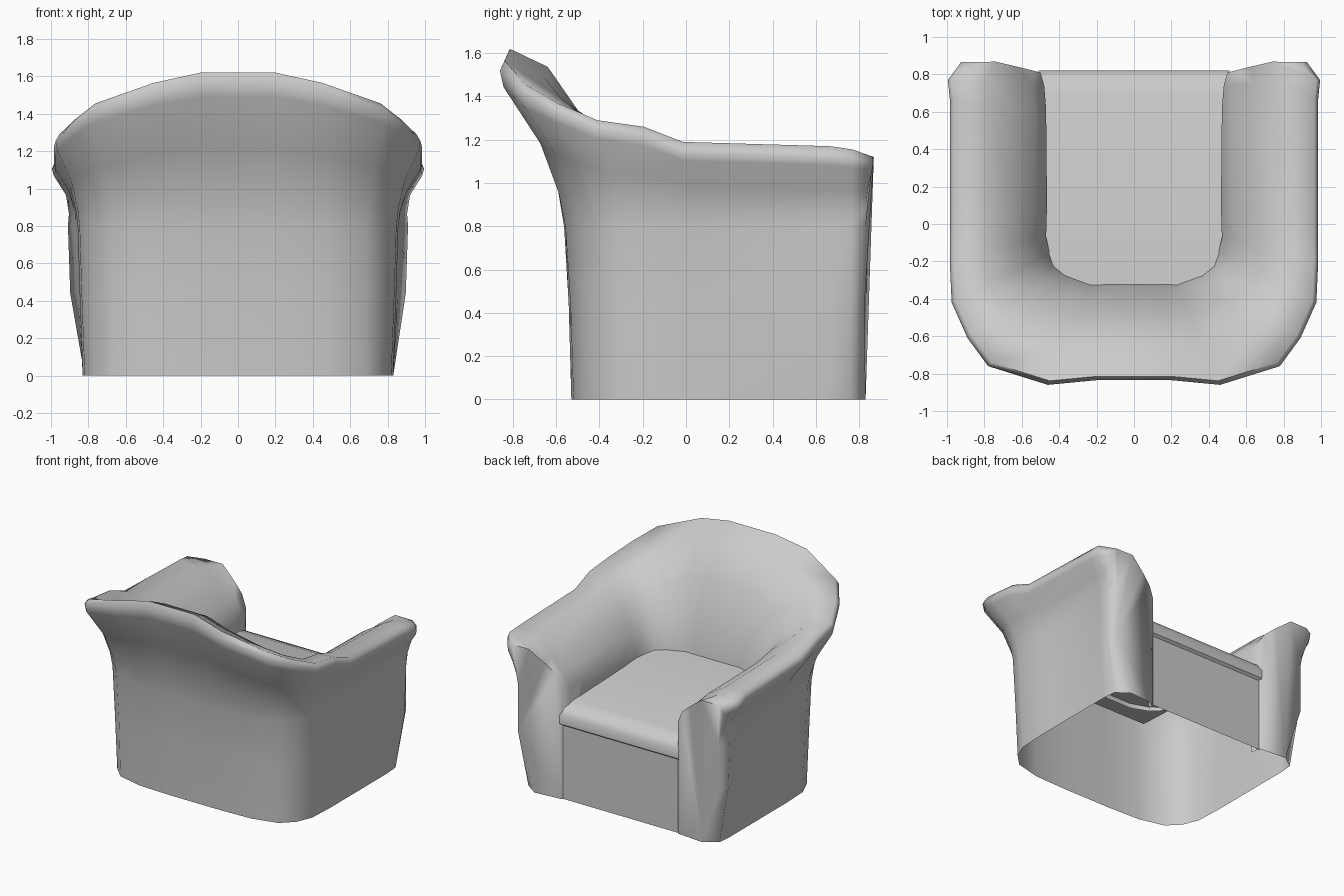
import bpy, bmesh
from mathutils import Vector

if "Cube" in bpy.data.objects:
    bpy.data.objects.remove(bpy.data.objects["Cube"])


def finish(name, bm, angle):
    bmesh.ops.recalc_face_normals(bm, faces=bm.faces)
    mesh = bpy.data.meshes.new(name)
    bm.to_mesh(mesh)
    bm.free()
    ob = bpy.data.objects.new(name, mesh)
    bpy.context.collection.objects.link(ob)
    bpy.ops.object.select_all(action='DESELECT')
    bpy.context.view_layer.objects.active = ob
    ob.select_set(True)
    bpy.ops.object.shade_smooth_by_angle(angle=angle)
    return ob


def loft(bm, rings):
    rows = [[bm.verts.new(p) for p in ring] for ring in rings]
    for a, b in zip(rows, rows[1:]):
        for i in range(len(a) - 1):
            bm.faces.new((a[i], a[i + 1], b[i + 1], b[i]))
    return rows


# Stations from back centre round to arm front: foot xy, rim xy, inner base xy,
# rim height, bottom of inner wall, side bulge, arm fullness
stations = [
    ((.20, -.53), (.20, -.835), (.16, -.32), 1.62, .74, 0, 0),
    ((.48, -.52), (.46, -.86), (.23, -.32), 1.565, .74, 0, 0),
    ((.68, -.47), (.78, -.76), (.36, -.27), 1.455, .74, 0, 0),
    ((.77, -.38), (.89, -.61), (.42, -.22), 1.37, .74, .01, 0),
    ((.82, -.26), (.975, -.42), (.45, -.16), 1.29, .74, .01, .15),
    ((.83, -.05), (.985, -.20), (.47, -.07), 1.26, .74, .01, .4),
    ((.83, .10), (.985, -.02), (.465, .10), 1.19, .74, .01, .8),
    ((.83, .65), (.985, .67), (.47, .62), 1.17, .74, .02, 1),
    ((.82, .76), (.995, .77), (.48, .74), 1.155, 0, .07, 1),
]
# Cross-section: foot->rim outside, rim->inner base inside (along, height, arm change)
OUTSIDE = [(.20, .20, .7), (.45, .50, .3), (.95, .84, 0), (1, .94, 0)]
INSIDE = [(.04, 1, 0), (.38, .91, .05), (.69, .66, .09), (.88, .35, .19), (1, .07, .27)]


def section(foot, rim, inner, top, bottom, bulge, full):
    f, r, n = (Vector(p) for p in (foot, rim, inner))
    side = Vector((bulge, 0))
    pts = [(*f, 0), (*(f.lerp(r, .04) + side), .44), (*(f.lerp(r, .11) + side), .8)]
    pts += [(*(f.lerp(r, t) + side * k), .8 + (top - .8) * (h - .08 * full * t))
            for t, h, k in OUTSIDE]
    pts += [(*r.lerp(n, t), .7 + (top - .7) * (h + full * k)) for t, h, k in INSIDE]
    pts.append((*n, bottom))
    return pts


# Rounded front face of an arm
arm_end = [(.72, .83, 0), (.865, .825, .44), (.86, .83, .8), (.875, .83, .88), (.90, .84, .97),
           (.925, .86, 1.06), (.925, .865, 1.09), (.89, .865, 1.12), (.74, .868, 1.12),
           (.62, .84, 1.03), (.54, .82, .96), (.50, .81, .87), (.50, .81, 0)]

# Wrap-around back and arms, flared and rolled at the rim
right = [section(*s) for s in stations] + [arm_end]
left = [[(-x, y, z) for x, y, z in ring] for ring in reversed(right)]
bm = bmesh.new()
rows = loft(bm, left + right)
caps = [bm.faces.new(rows[0]), bm.faces.new(rows[-1])]
bmesh.ops.triangulate(bm, faces=caps)
finish("back_and_arms", bm, 1.4)

# Seat cushion top with rounded lip and front panel
profile = [(.80, 0), (.80, .57), (.82, .585), (.82, .65), (.79, .70), (.70, .735), (-.50, .79)]
bm = bmesh.new()
loft(bm, [[(x, y, z) for y, z in profile] for x in (-.51, .51)])
finish("seat", bm, .75)
